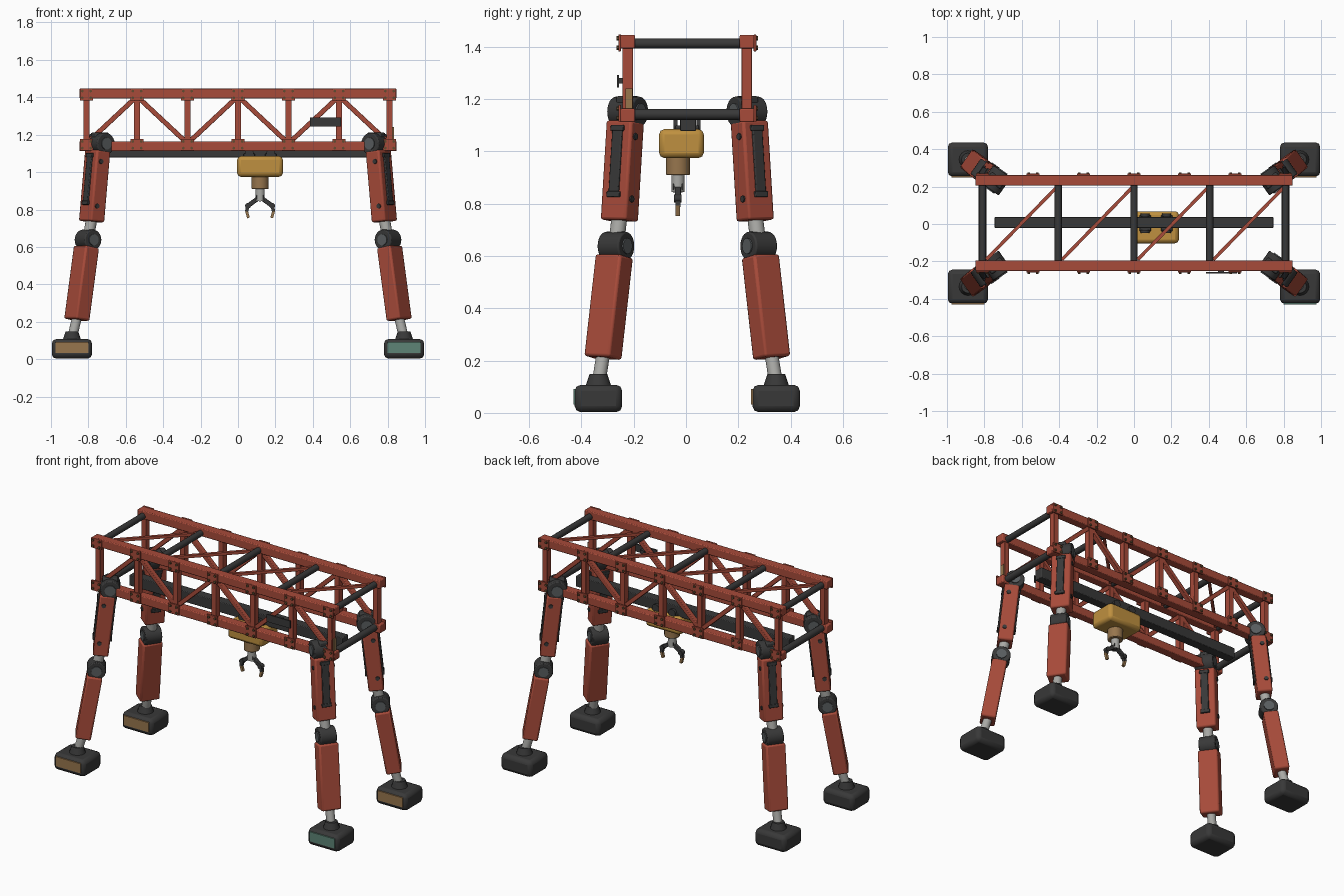
import bpy, math
from mathutils import Vector, Matrix

cube = bpy.data.objects.get("Cube")
if cube:
    bpy.data.objects.remove(cube, do_unlink=True)


def material(name, r, g, b):
    m = bpy.data.materials.new(name)
    m.use_nodes = True
    m.diffuse_color = (r, g, b, 1)
    m.node_tree.nodes["Principled BSDF"].inputs["Base Color"].default_value = (r, g, b, 1)
    return m


RED = material("red paint", 0.39, 0.07, 0.042)
DARK = material("dark metal", 0.04, 0.04, 0.04)
YELLOW = material("yellow paint", 0.52, 0.28, 0.05)
TAN = material("tan metal", 0.31, 0.18, 0.075)
STEEL = material("light steel", 0.40, 0.40, 0.38)
HUB = material("grey hub", 0.10, 0.11, 0.115)
TEAL = material("teal panel", 0.11, 0.23, 0.18)
BRONZE = material("bronze bolt", 0.12, 0.07, 0.03)
Y0 = 0.005
made = []


def finish(ob, name, mat, bevel, segments=2):
    ob.name = name
    ob.data.materials.append(mat)
    if bevel:
        mod = ob.modifiers.new("edge", "BEVEL")
        mod.width, mod.segments = bevel, segments
        mod.limit_method, mod.angle_limit = "ANGLE", math.radians(40)
    made.append(ob)
    return ob


def place(center, size, mat, name, bevel=0, rot=None):
    bpy.ops.mesh.primitive_cube_add(size=1)
    ob = bpy.context.object
    ob.data.transform(Matrix.Diagonal((*size, 1)))
    ob.matrix_world = Matrix.Translation(center) @ (rot or Matrix()).to_4x4()
    return finish(ob, name, mat, bevel)


def box(name, lo, hi, mat, bevel=0):
    lo, hi = Vector(lo), Vector(hi)
    return place((lo + hi) / 2, hi - lo, mat, name, bevel)


def frame(p, q, side):
    """Rotation whose z runs from p to q and whose x is close to side."""
    z = (Vector(q) - Vector(p)).normalized()
    x = Vector(side)
    x = (x - z * x.dot(z)).normalized()
    return Matrix((x, z.cross(x), z)).transposed()


def beam(name, p, q, w, d, mat, side, bevel=0):
    p, q = Vector(p), Vector(q)
    return place((p + q) / 2, (w, d, (q - p).length), mat, name, bevel, frame(p, q, side))


def rod(name, p, q, r, mat, sides=20, r2=None, bevel=0):
    p, q = Vector(p), Vector(q)
    d = q - p
    bpy.ops.mesh.primitive_cone_add(vertices=sides, radius1=r, radius2=r if r2 is None else r2,
                                    depth=d.length)
    ob = bpy.context.object
    ob.matrix_world = Matrix.Translation((p + q) / 2) @ d.to_track_quat("Z", "Y").to_matrix().to_4x4()
    return finish(ob, name, mat, bevel)


# Side trusses: chords, posts, diagonals, gussets with bolts
STEP, TOP, LOW = 0.27, 1.42, 1.138
for side, s in (("front", -1), ("rear", 1)):
    y = Y0 + s * 0.228
    for level, z in (("top", TOP), ("bottom", LOW)):
        box(f"{side}_{level}_chord", (-0.848, y - 0.028, z - 0.026), (0.848, y + 0.028, z + 0.026), RED, 0.005)
    for i in range(-3, 4):
        x = i * STEP
        beam(f"{side}_post", (x, y, LOW), (x, y, TOP), 0.034, 0.04, RED, (1, 0, 0), 0.003)
        for z in (TOP - 0.005, LOW + 0.008):
            place((x, y + s * 0.031, z), (0.072, 0.01, 0.064), RED, f"{side}_gusset", 0.002)
            for dx in (-0.022, 0.022):
                for dz in (-0.018, 0.018):
                    p = Vector((x + dx, y + s * 0.035, z + dz))
                    rod(f"{side}_bolt", p, p + Vector((0, s * 0.008, 0)), 0.008, BRONZE, 6)
    for peak in (-2, 0, 2):
        for d in (-1, 1):
            beam(f"{side}_diagonal", (peak * STEP, y, TOP - 0.015), ((peak + d) * STEP, y, LOW + 0.015),
                 0.03, 0.026, RED, (0, 1, 0), 0.003)

# Cross members, top bracing and crane rail
BAY = 0.405
for i in range(-2, 3):
    x = i * BAY
    rod("top_cross_tube", (x, Y0 - 0.205, 1.413), (x, Y0 + 0.205, 1.413), 0.019, DARK, 16)
    if i < 2:
        beam("top_brace", (x + 0.02, Y0 - 0.195, 1.412), (x + BAY, Y0 + 0.2, 1.412), 0.018, 0.018, RED, (0, 0, 1))
for x in (-0.81, 0.81):
    rod("bottom_cross_tube", (x, Y0 - 0.205, 1.142), (x, Y0 + 0.205, 1.142), 0.021, DARK, 16)
box("crane_rail", (-0.745, -0.022, 1.078), (0.745, 0.038, 1.145), DARK, 0.004)
box("front_name_plate", (0.385, -0.264, 1.245), (0.55, -0.256, 1.292), DARK)
box("plate_bracket", (0.45, -0.256, 1.26), (0.48, -0.225, 1.28), DARK)
box("end_tag", (0.827, -0.232, 1.165), (0.834, -0.205, 1.24), TAN)

# Hoist trolley and gripper
for x in (0.06, 0.175):
    box("trolley_hanger", (x - 0.03, -0.04, 1.07), (x + 0.03, 0.048, 1.1), DARK, 0.004)
    for y in (-0.04, 0.048):
        rod("trolley_wheel", (x, y - 0.008, 1.1), (x, y + 0.008, 1.1), 0.024, DARK, 16)
box("hoist_body", (-0.005, -0.103, 0.975), (0.24, 0.068, 1.085), YELLOW, 0.02)
hx, hy = 0.118, -0.031
rod("hoist_collar", (hx, hy, 0.91), (hx, hy, 0.98), 0.046, TAN, 24, bevel=0.004)
rod("hoist_shaft", (hx, hy, 0.845), (hx, hy, 0.915), 0.025, STEEL, 20)
rod("gripper_hub", (hx, hy - 0.018, 0.865), (hx, hy + 0.018, 0.865), 0.022, DARK, 16)
for s in (-1, 1):
    elbow = (hx + s * 0.065, hy, 0.82)
    beam("gripper_arm", (hx, hy, 0.867), elbow, 0.022, 0.024, DARK, (0, 1, 0), 0.003)
    rod("gripper_joint", (elbow[0], hy - 0.014, 0.82), (elbow[0], hy + 0.014, 0.82), 0.015, DARK, 12)
    beam("gripper_finger", elbow, (hx + s * 0.072, hy, 0.79), 0.02, 0.018, DARK, (0, 1, 0))
    beam("gripper_tip", (hx + s * 0.074, hy, 0.797), (hx + s * 0.062, hy, 0.755), 0.017, 0.015, TAN, (0, 1, 0))


# Legs: each is built from hip to foot for one corner
def joint(name, c, t, r, half):
    rod(name, c - t * half, c + t * half, r, DARK, 24, bevel=0.006)
    for s in (-1, 1):
        rod(name + "_hub", c + t * s * (half - 0.005), c + t * s * (half + 0.006), r * 0.55, HUB, 16)


def leg(name, sx, sy):
    def at(x, y, z):
        return Vector((sx * x, Y0 + sy * y, z))
    out = Vector((sx * 0.82, sy * 0.573, 0))
    tan = Vector((sx * 0.573, -sy * 0.82, 0))
    hip, knee = at(0.738, 0.228, 1.152), at(0.802, 0.273, 0.638)
    up_a, up_b = at(0.75, 0.237, 1.115), at(0.783, 0.26, 0.735)
    low_a, low_b = at(0.81, 0.279, 0.6), at(0.862, 0.323, 0.21)
    foot = at(0.888, 0.34, 0)

    joint(name + "_hip", hip, tan, 0.058, 0.058)
    place(hip + Vector((0, 0, 0.02)), (0.05, 0.09, 0.08), DARK, name + "_hip_bracket", 0.008,
          frame((0, 0, 0), (0, 0, 1), tan))
    beam(name + "_upper", up_a, up_b, 0.12, 0.09, RED, tan, 0.01)
    d = (up_b - up_a).normalized()
    normal = (out - d * out.dot(d)).normalized()
    # Damper strips on the two broad faces, studs on the narrow ones
    for s in (-1, 1):
        off = normal * s * 0.046
        beam(name + "_damper", up_a + d * 0.035 + off, up_a + d * 0.28 + off, 0.045, 0.016, DARK, tan, 0.004)
        for k in (0.03, 0.285):
            place(up_a + d * k + off, (0.058, 0.02, 0.022), DARK, name + "_damper_clamp", 0.003,
                  frame(up_a, up_b, tan))
        for k in (0.06, 0.3):
            p = up_a + d * k + tan * s * 0.057 + normal * 0.015
            rod(name + "_stud", p, p + tan * s * 0.009, 0.013, DARK, 8)
    rod(name + "_knee_rod", up_b - d * 0.02, knee, 0.03, STEEL, 20)
    joint(name + "_knee", knee, tan, 0.055, 0.05)
    beam(name + "_lower", low_a, low_b, 0.12, 0.09, RED, tan, 0.01)
    rod(name + "_ankle_rod", low_b - (low_b - low_a) * 0.05, foot + Vector((0, 0, 0.11)), 0.026, STEEL, 20)
    rod(name + "_ankle_socket", foot + Vector((0, 0, 0.1)), foot + Vector((0, 0, 0.148)), 0.05, DARK, 16, 0.034)
    place(foot + Vector((0, 0, 0.055)), (0.215, 0.182, 0.105), DARK, name + "_foot", 0.024)
    panel = TEAL if sx > 0 and sy < 0 else TAN
    place(foot + Vector((0, -0.092, 0.062)), (0.175, 0.008, 0.06), panel, name + "_foot_panel")


for sx, sname in ((1, "left"), (-1, "right")):
    for sy, fname in ((-1, "front"), (1, "rear")):
        leg(f"{fname}_{sname}_leg", sx, sy)

# Smooth the round parts, keeping hard edges
bpy.ops.object.select_all(action="DESELECT")
for ob in made:
    ob.select_set(True)
bpy.context.view_layer.objects.active = made[0]
bpy.ops.object.shade_smooth_by_angle(angle=math.radians(35))
